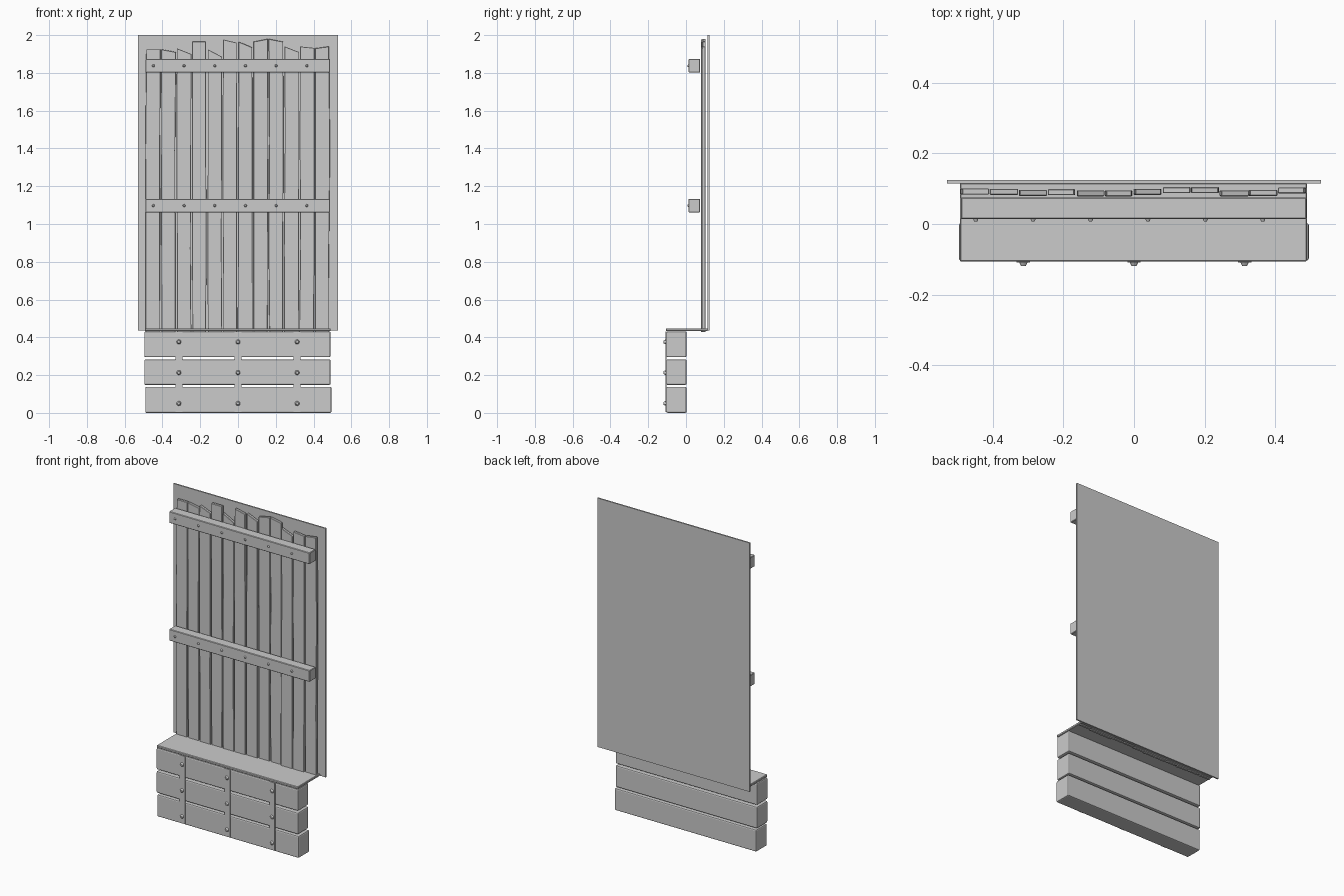
import bpy, bmesh, random
from mathutils import Matrix

if "Cube" in bpy.data.objects:
    bpy.data.objects.remove(bpy.data.objects["Cube"])

random.seed(4)


def finish(name, bm, bevel=0.0, segments=1):
    bmesh.ops.recalc_face_normals(bm, faces=bm.faces)
    me = bpy.data.meshes.new(name)
    bm.to_mesh(me)
    bm.free()
    ob = bpy.data.objects.new(name, me)
    bpy.context.collection.objects.link(ob)
    if bevel:
        m = ob.modifiers.new("bevel", 'BEVEL')
        m.width = bevel
        m.segments = segments
    return ob


def box(name, x0, x1, y0, y1, z0, z1, bevel=0.0, segments=1):
    bm = bmesh.new()
    bmesh.ops.create_cube(bm, size=1)
    for v in bm.verts:
        v.co = ((x0 + x1) / 2 + v.co.x * (x1 - x0),
                (y0 + y1) / 2 + v.co.y * (y1 - y0),
                (z0 + z1) / 2 + v.co.z * (z1 - z0))
    return finish(name, bm, bevel, segments)


def bolt(name, x, y_back, z, r, depth):
    # domed head whose axis runs along y
    bm = bmesh.new()
    bmesh.ops.create_cone(bm, cap_ends=True, segments=10, radius1=r,
                          radius2=r * 0.55, depth=depth,
                          matrix=Matrix.Rotation(1.570796, 4, 'X'))
    bmesh.ops.translate(bm, verts=bm.verts, vec=(x, y_back - depth / 2, z))
    return finish(name, bm)


def plank(name, x0, x1, y, zl, zr, thick=0.017, z0=0.428):
    # slightly wavering board with a slanted top
    bm = bmesh.new()
    rows = []
    for t in (0, 0.3, 0.65, 1):
        a = x0 + random.uniform(-0.003, 0.003)
        b = x1 + random.uniform(-0.003, 0.003)
        za, zb = z0 + (zl - z0) * t, z0 + (zr - z0) * t
        rows.append([bm.verts.new(p) for p in (
            (a, y - thick / 2, za), (b, y - thick / 2, zb),
            (b, y + thick / 2, zb), (a, y + thick / 2, za))])
    for lo, hi in zip(rows, rows[1:]):
        for i in range(4):
            j = (i + 1) % 4
            bm.faces.new((lo[i], lo[j], hi[j], hi[i]))
    bm.faces.new(rows[0])
    bm.faces.new(rows[-1])
    return finish(name, bm, 0.002)


# thin sheet behind the planks
box("back_panel", -0.53, 0.53, 0.115, 0.124, 0.435, 2.0)

# upright planks: left and right top heights, depth
tops = [(1.925, 1.925, .092), (1.925, 1.91, .091), (1.93, 1.9, .088),
        (1.965, 1.965, .090), (1.925, 1.885, .087), (1.977, 1.96, .087),
        (1.965, 1.935, .091), (1.965, 1.98, .096), (1.98, 1.965, .096),
        (1.94, 1.91, .087), (1.94, 1.932, .088), (1.93, 1.94, .095)]
for i, (zl, zr, y) in enumerate(tops):
    x = -0.488 + i * 0.0815
    plank(f"plank_{i + 1}", x, x + 0.076, y, zl, zr)

# cross rails with nail heads
for n, z in (("lower", 1.0975), ("upper", 1.8375)):
    box(f"{n}_rail", -0.49, 0.488, 0.014, 0.075, z - 0.036, z + 0.036, 0.003)
    for i in range(6):
        bolt(f"{n}_rail_nail_{i + 1}", -0.448 + i * 0.1625, 0.015, z, 0.008, 0.008)

# ledge between base and planks
box("ledge", -0.493, 0.49, -0.106, 0.116, 0.433, 0.448, 0.003)

# stacked base beams
for i, (x, z0, z1) in enumerate([(0.002, 0.0, 0.138), (-0.003, 0.148, 0.283),
                                 (-0.003, 0.295, 0.431)]):
    box(f"base_beam_{i + 1}", x - 0.493, x + 0.493, -0.104, 0.003, z0, z1, 0.007, 2)

# metal straps with bolts
for i, x in enumerate((-0.313, 0, 0.313)):
    box(f"strap_{i + 1}", x - 0.019, x + 0.019, -0.109, -0.102, 0.006, 0.432)
    for j, z in enumerate((0.05, 0.213, 0.376)):
        bolt(f"strap_bolt_{i + 1}_{j + 1}", x, -0.108, z, 0.013, 0.011)
